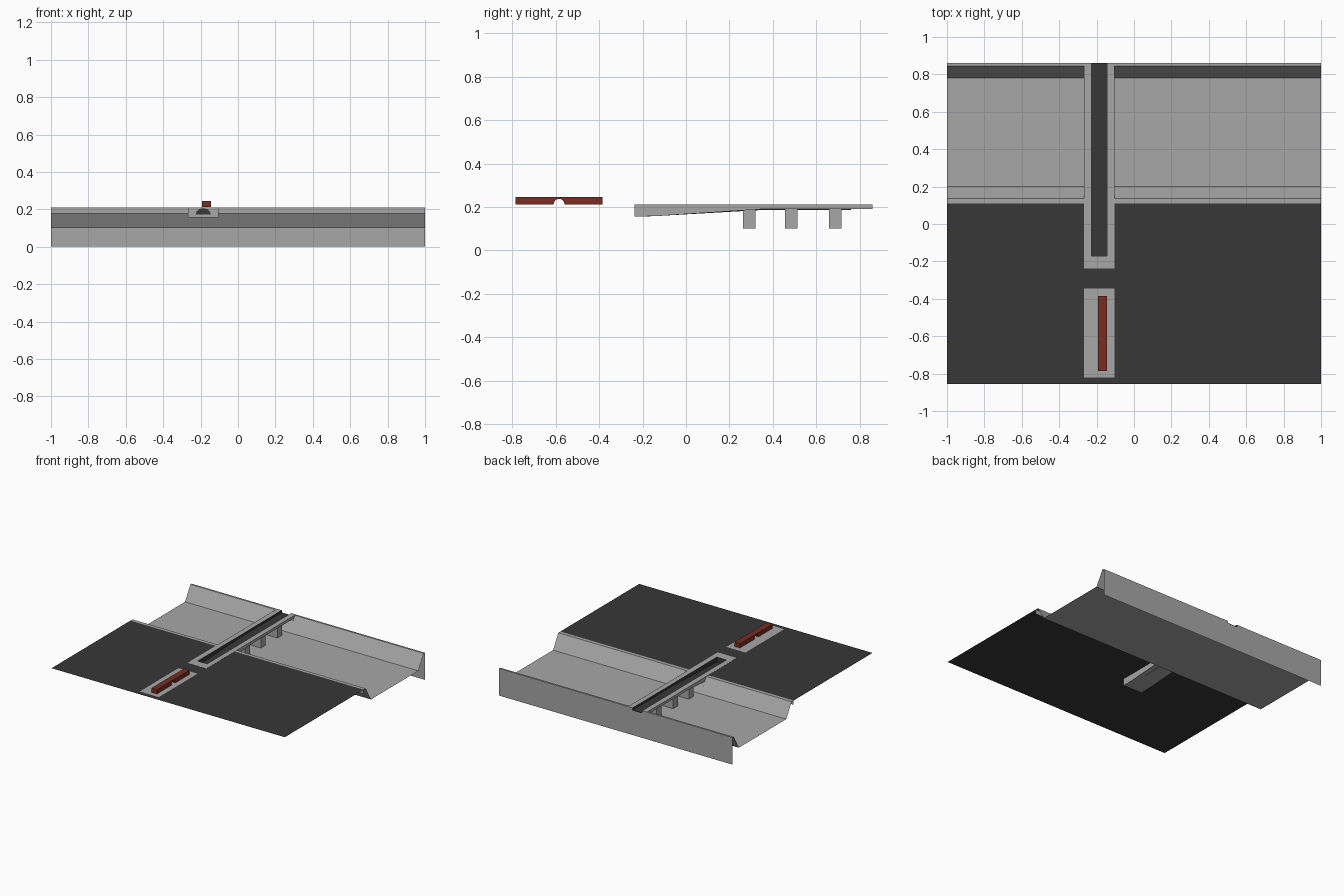
import bpy, bmesh, math

cube = bpy.data.objects.get("Cube")
if cube:
    bpy.data.objects.remove(cube, do_unlink=True)


def material(name, rgb):
    m = bpy.data.materials.new(name)
    m.use_nodes = True
    m.diffuse_color = (*rgb, 1)
    m.node_tree.nodes["Principled BSDF"].inputs["Base Color"].default_value = (*rgb, 1)
    return m


CONCRETE = material("concrete grey", (0.39, 0.39, 0.39))
ASPHALT = material("asphalt dark grey", (0.038, 0.038, 0.038))
BRICK = material("brick red", (0.19, 0.026, 0.016))


def finish(name, bm, *mats):
    bmesh.ops.remove_doubles(bm, verts=bm.verts, dist=1e-5)
    me = bpy.data.meshes.new(name)
    bm.to_mesh(me)
    bm.free()
    for m in mats:
        me.materials.append(m)
    ob = bpy.data.objects.new(name, me)
    bpy.context.collection.objects.link(ob)
    return ob


def add_sheet(bm, profile, x0, x1):
    """Open (y, z) profile swept along x; a profile running +y faces up."""
    for (ya, za), (yb, zb) in zip(profile, profile[1:]):
        corners = [(x0, ya, za), (x1, ya, za), (x1, yb, zb), (x0, yb, zb)]
        bm.faces.new([bm.verts.new(c) for c in corners])


def add_prism(bm, profile, x0, x1):
    """Closed (y, z) profile extruded along x."""
    face = bm.faces.new([bm.verts.new((x0, y, z)) for y, z in profile])
    ext = bmesh.ops.extrude_face_region(bm, geom=[face])
    moved = [v for v in ext["geom"] if isinstance(v, bmesh.types.BMVert)]
    bmesh.ops.translate(bm, verts=moved, vec=(x1 - x0, 0, 0))
    bmesh.ops.recalc_face_normals(bm, faces=bm.faces)


def rect(y0, y1, z0, z1):
    return [(y0, z0), (y1, z0), (y1, z1), (y0, z1)]


TOP = 0.21
BACK, FRONT = 0.86, -0.855
LEFT, RIGHT = -0.105, -0.268        # crossing sides
SLOT_L, SLOT_R = -0.145, -0.227     # slot sides
START, SLOT_START = -0.238, -0.17   # crossing and slot front ends

# Road surface, leaving room for the crossing
bm = bmesh.new()
for x0, x1, y1 in ((-1, RIGHT, 0.11), (RIGHT, LEFT, START), (LEFT, 1, 0.11)):
    add_sheet(bm, [(FRONT, TOP), (y1, TOP)], x0, x1)
finish("road_surface", bm, ASPHALT)

# Ditch with kerb lip, sloped sides and back wall
ditch = [(0.11, 0.177), (0.11, TOP), (0.135, TOP), (0.2, 0.1), (0.78, 0.1),
         (0.845, TOP), (BACK, TOP), (BACK, 0)]
bm = bmesh.new()
for x0, x1 in ((-1, RIGHT), (LEFT, 1)):
    add_sheet(bm, ditch, x0, x1)
# Ditch continues below the crossing
add_sheet(bm, [(0.153, 0.18), (0.2, 0.1), (0.78, 0.1), (0.833, 0.19)], RIGHT, LEFT)
add_sheet(bm, [(BACK, 0.19), (BACK, 0)], RIGHT, LEFT)
finish("ditch", bm, CONCRETE)

# Crossing beams with a tapered underside, closed at the front
beam = [(START, 0.156), (-0.14, 0.158), (0.35, 0.19), (BACK, 0.19),
        (BACK, TOP + 0.001), (START, TOP + 0.001)]
block = [(START, 0.156), (SLOT_START, 0.157), (SLOT_START, TOP + 0.001),
         (START, TOP + 0.001)]
for name, prof, x0, x1 in (("beam_left", beam, SLOT_L, LEFT),
                           ("beam_right", beam, RIGHT, SLOT_R),
                           ("beam_front", block, SLOT_R, SLOT_L)):
    bm = bmesh.new()
    add_prism(bm, prof, x0, x1)
    ob = finish(name, bm, CONCRETE, ASPHALT)
    # Dark faces line the slot
    for p in ob.data.polygons:
        side = abs(p.normal.x) > 0.9 and SLOT_R - 0.01 < p.center.x < SLOT_L + 0.01
        end = p.normal.y > 0.9 and p.center.y < 0
        p.material_index = int(side or end)

# Slot floor: concrete underside while it tapers, dark elsewhere
floor = [(SLOT_START, 0.157), (-0.14, 0.158), (0.35, 0.186), (0.76, 0.186),
         (0.76, 0.19), (BACK, 0.19), (BACK, 0.194), (0.35, 0.194),
         (SLOT_START, 0.172)]
bm = bmesh.new()
add_prism(bm, floor, SLOT_R, SLOT_L)
ob = finish("slot_floor", bm, ASPHALT, CONCRETE)
for p in ob.data.polygons:
    p.material_index = int(p.normal.z < -0.5 and p.center.y < 0.3)

# Dark arched outlet on the front of the crossing
mid = (SLOT_L + SLOT_R) / 2
bm = bmesh.new()
arch = [(mid + 0.041 * math.cos(a), START - 0.002, 0.172 + 0.034 * math.sin(a))
        for a in (math.pi * i / 6 for i in range(7))]
bm.faces.new([bm.verts.new(c) for c in reversed(arch)])
bmesh.ops.recalc_face_normals(bm, faces=bm.faces)
ob = finish("front_outlet", bm, ASPHALT)
if ob.data.polygons[0].normal.y > 0:
    ob.data.flip_normals()

# Piers standing on the ditch floor
for i, y in enumerate((0.292, 0.485, 0.688)):
    bm = bmesh.new()
    add_prism(bm, rect(y - 0.029, y + 0.029, 0.1, 0.19), -0.25, -0.123)
    finish(f"pier_{i + 1}", bm, CONCRETE)

# Pad on the road
bm = bmesh.new()
add_sheet(bm, [(-0.82, TOP + 0.002), (-0.345, TOP + 0.002)], RIGHT, LEFT)
finish("pad", bm, CONCRETE)

# Red kerb block with a round drain notch
notch = [(-0.585 + 0.025 * math.cos(a), 0.212 + 0.025 * math.sin(a))
         for a in (math.pi * i / 12 for i in range(13))]
bm = bmesh.new()
add_prism(bm, [(-0.385, 0.212)] + notch + [(-0.785, 0.212), (-0.785, 0.245),
                                          (-0.385, 0.245)], -0.193, -0.145)
finish("red_block", bm, BRICK)
